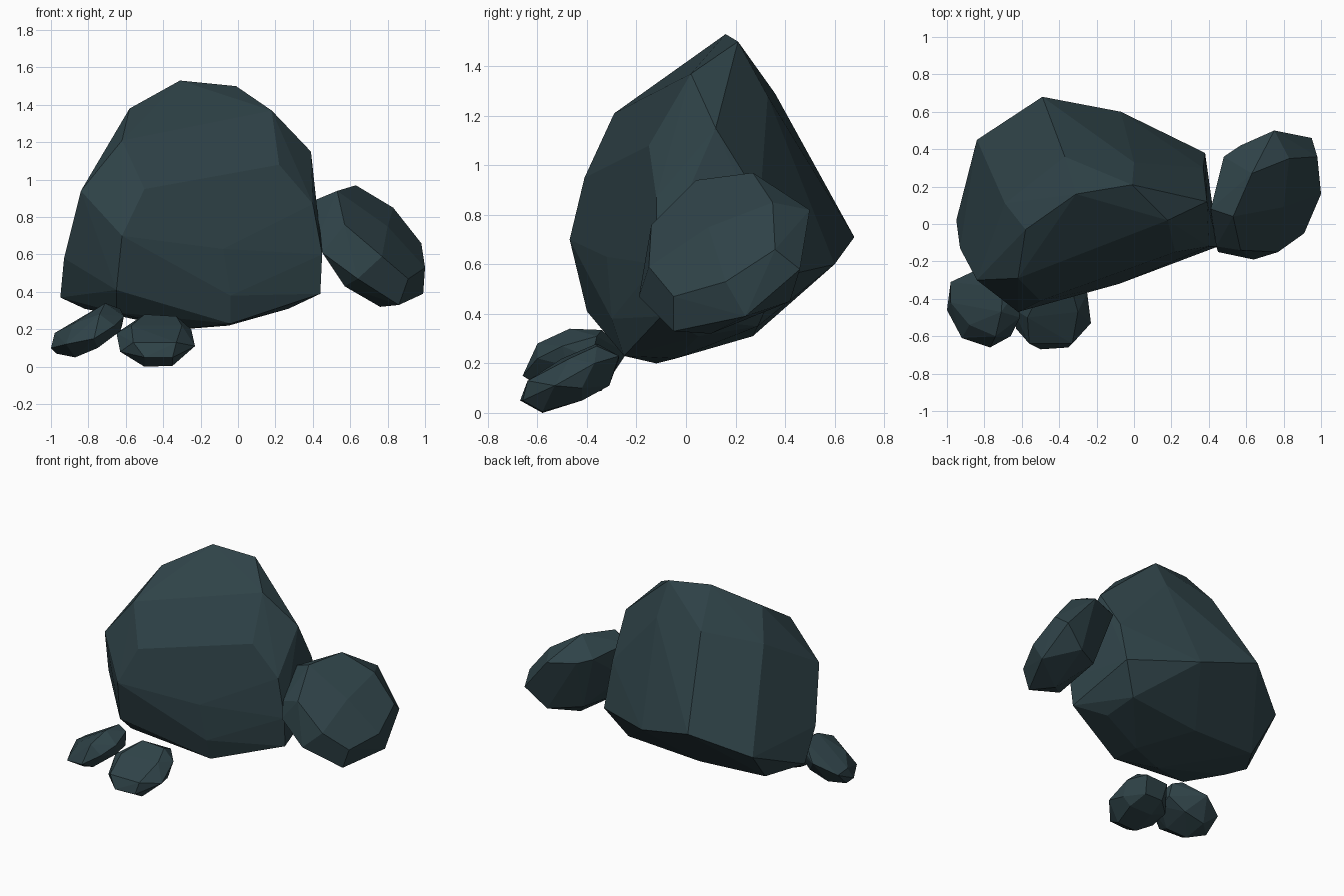
import bpy, bmesh, math

stone = bpy.data.materials.new("dark slate")
stone.diffuse_color = (0.028, 0.055, 0.064, 1)


def rock(name, pts):
    """Faceted convex stone through its corner points."""
    bm = bmesh.new()
    for p in pts:
        bm.verts.new(p)
    bmesh.ops.convex_hull(bm, input=bm.verts)
    loose = [v for v in bm.verts if not v.link_faces]
    bmesh.ops.delete(bm, geom=loose, context='VERTS')
    bmesh.ops.dissolve_limit(bm, angle_limit=math.radians(4),
                             verts=bm.verts, edges=bm.edges)
    bmesh.ops.recalc_face_normals(bm, faces=bm.faces)
    me = bpy.data.meshes.new(name)
    bm.to_mesh(me)
    bm.free()
    me.materials.append(stone)
    ob = bpy.data.objects.new(name, me)
    bpy.context.collection.objects.link(ob)


# Large boulder: crown, back ridge, front columns, sides, underside
rock("large_boulder", [
    (-.31, .16, 1.53), (-.01, .21, 1.50), (.18, .02, 1.37), (-.58, -.03, 1.38),
    (-.20, -.09, 1.33), (-.62, -.29, 1.21), (-.69, .11, 1.19), (.39, .12, 1.15),
    (-.37, .36, 1.29), (0, .33, 1.28), (-.43, .54, .95),
    (-.49, .68, .71), (-.07, .60, .60), (.38, .38, .55), (-.84, .45, .55),
    (.37, .30, .86), (-.84, -.30, .94), (-.50, -.41, .95), (-.62, -.47, .70),
    (-.65, -.40, .41), (-.14, -.27, .95), (-.08, -.32, .63), (-.04, -.30, .38),
    (-.04, -.25, .23), (.22, -.15, 1.08), (.40, -.12, .87), (.45, -.12, .60),
    (.44, -.10, .39), (-.93, -.13, .58), (-.95, .02, .37), (-.65, -.27, .29),
    (-.82, -.05, .31), (-.30, -.12, .20), (-.05, -.04, .22), (.27, .05, .31),
    (-.30, .27, .31), (.25, .29, .35), (-.80, .25, .33),
])

# Tilted flat stone leaning on the right
rock("side_stone", [
    (.63, .27, .97), (.53, .04, .94), (.41, .08, .89), (.48, .36, .86),
    (.57, .42, .83), (.75, .50, .82), (.83, .35, .85), (.98, .36, .66),
    (.80, .09, .75), (.57, -.14, .76), (.44, -.12, .72), (.77, -.15, .59),
    (.64, -.19, .47), (.91, -.05, .47), (1.0, .16, .53), (.99, .24, .39),
    (.86, -.05, .33), (.76, .10, .32), (.57, -.08, .43), (.45, -.15, .61),
    (.42, .10, .66), (.60, .30, .47), (.95, .46, .58), (.80, .42, .45),
])

# Two pebbles at the front left
rock("front_pebble", [
    (-.57, -.50, .22), (-.30, -.47, .22), (-.33, -.36, .27), (-.50, -.36, .28),
    (-.34, -.27, .23), (-.51, -.27, .22), (-.56, -.64, .13), (-.33, -.64, .13),
    (-.50, -.67, .05), (-.35, -.66, .05), (-.50, -.58, 0), (-.35, -.58, .005),
    (-.65, -.45, .18), (-.63, -.56, .08), (-.23, -.53, .11), (-.25, -.37, .20),
    (-.50, -.42, .05), (-.32, -.42, .05), (-.36, -.31, .11), (-.50, -.31, .11),
    (-.26, -.42, .10), (-.62, -.42, .10),
])
rock("left_pebble", [
    (-.98, -.31, .17), (-1.0, -.46, .10), (-.98, -.42, .18), (-.92, -.61, .12),
    (-.77, -.66, .15), (-.66, -.60, .22), (-.61, -.50, .27), (-.63, -.36, .31),
    (-.88, -.54, .23), (-.74, -.60, .28), (-.71, -.47, .34), (-.70, -.34, .335),
    (-.83, -.24, .24), (-.87, -.50, .05), (-.75, -.56, .10), (-.97, -.42, .07),
    (-.63, -.48, .19), (-.62, -.38, .22), (-.73, -.35, .13), (-.88, -.34, .09),
])
